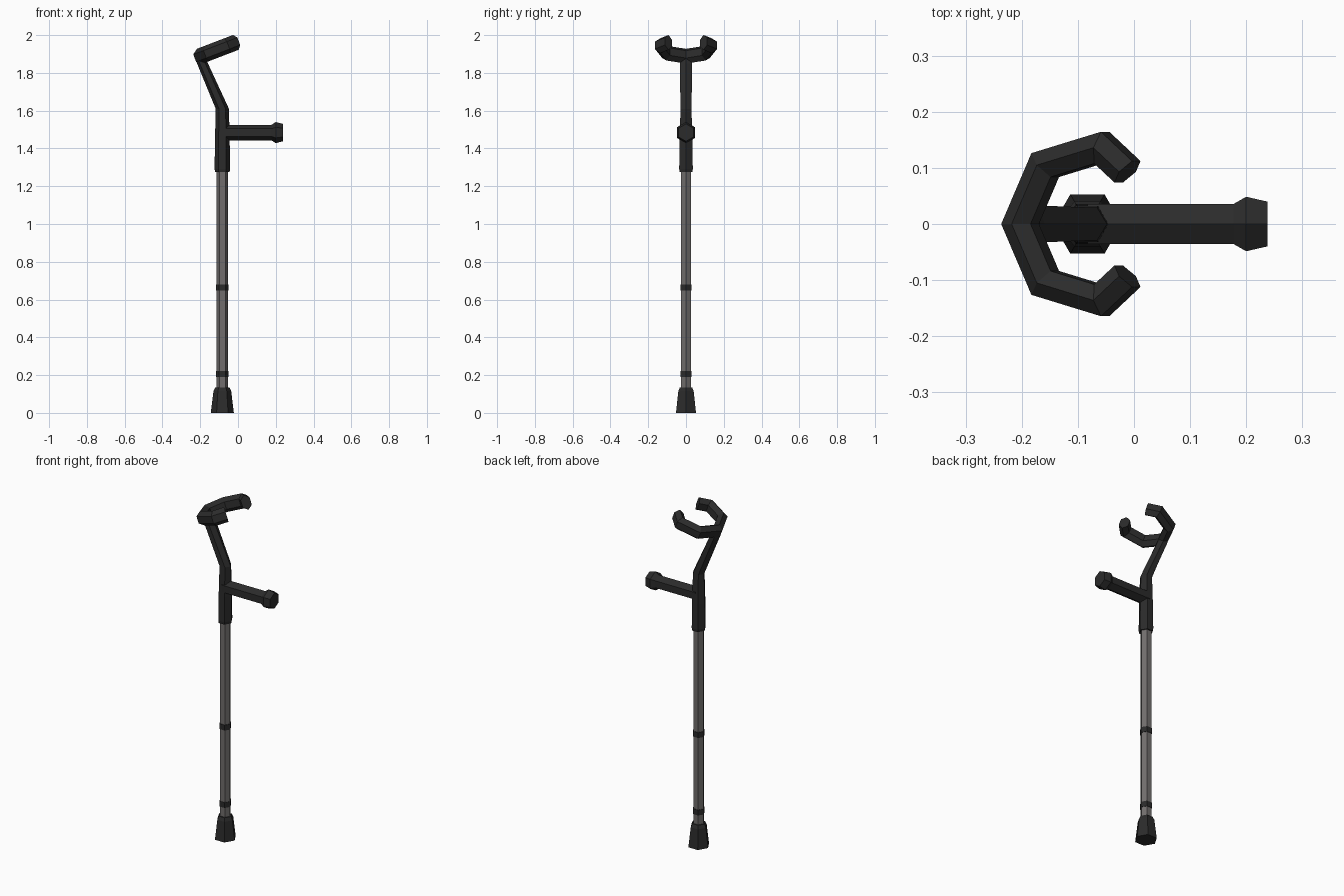
import bpy
from math import sin, cos, pi, radians
from mathutils import Vector

cube = bpy.data.objects.get("Cube")
if cube:
    bpy.data.objects.remove(cube, do_unlink=True)

X, Y, Z = Vector((1, 0, 0)), Vector((0, 1, 0)), Vector((0, 0, 1))
AXIS_X = -0.083      # shaft centre line
GRIP_Z = 1.484       # hand grip centre line
FLAT = cos(pi / 6)   # half width of a hexagon across its flats


def material(name, color):
    m = bpy.data.materials.new(name)
    m.diffuse_color = color
    m.use_nodes = True
    bsdf = next(n for n in m.node_tree.nodes if n.type == 'BSDF_PRINCIPLED')
    bsdf.inputs["Base Color"].default_value = color
    return m


black = material("black rubber", (0.024, 0.024, 0.024, 1))
grey = material("grey metal", (0.165, 0.155, 0.153, 1))


def hexagon(center, point_axis, flat_axis):
    """Six points with corners along point_axis and flats along flat_axis."""
    return [center + point_axis * cos(k * pi / 3) + flat_axis * (sin(k * pi / 3) / FLAT)
            for k in range(6)]


def loft(name, rings, mat):
    """Skin a row of hexagons into a closed, flat shaded solid."""
    verts = [p for ring in rings for p in ring]
    faces = [tuple(range(5, -1, -1)), tuple(range(len(verts) - 6, len(verts)))]
    for i in range(0, len(verts) - 6, 6):
        for k in range(6):
            n = (k + 1) % 6
            faces.append((i + k, i + n, i + n + 6, i + k + 6))
    mesh = bpy.data.meshes.new(name)
    mesh.from_pydata(verts, [], faces)
    mesh.materials.append(mat)
    obj = bpy.data.objects.new(name, mesh)
    bpy.context.collection.objects.link(obj)
    # make all normals face outward
    bpy.context.view_layer.objects.active = obj
    obj.select_set(True)
    bpy.ops.object.mode_set(mode='EDIT')
    bpy.ops.mesh.select_all(action='SELECT')
    bpy.ops.mesh.normals_make_consistent(inside=False)
    bpy.ops.object.mode_set(mode='OBJECT')
    obj.select_set(False)
    return obj


def upright(name, profile, mat):
    """Vertical hexagonal part from (height, radius) pairs."""
    loft(name, [hexagon(Vector((AXIS_X, 0, z)), X * r, Y * r * FLAT)
                for z, r in profile], mat)


# Foot, shaft and adjustment bands
upright("rubber_foot", [(0, 0.061), (0.115, 0.047), (0.135, 0.038)], black)
upright("shaft", [(0.1, 0.031), (1.3, 0.031)], grey)
for name, z in (("lower_band", 0.207), ("upper_band", 0.664)):
    upright(name, [(z - 0.016, 0.034), (z + 0.016, 0.034)], black)

# Sleeve bending into the leaning forearm bar: x, z, half depth, half width
bar = [(AXIS_X, 1.275, 0.038, 0.034), (AXIS_X, 1.29, 0.041, 0.036),
       (AXIS_X, 1.44, 0.039, 0.034), (AXIS_X, 1.61, 0.035, 0.029),
       (-0.188, 1.85, 0.029, 0.033), (-0.197, 1.875, 0.027, 0.033)]
loft("forearm_bar", [hexagon(Vector((x, 0, z)), X * d, Y * w)
                     for x, z, d, w in bar], black)

# Hand grip with flared end knob
grip = [(AXIS_X, 0.041), (0.177, 0.041), (0.2, 0.056), (0.238, 0.046)]
loft("hand_grip", [hexagon(Vector((x, 0, GRIP_Z)), Z * r, Y * r * FLAT)
                   for x, r in grip], black)

# Open cuff: a mitred tube swept along a half path, mirrored in y
tilt = radians(21)
along = Vector((cos(tilt), 0, sin(tilt)))
normal = Vector((-sin(tilt), 0, cos(tilt)))
origin = Vector((-0.203, 0, 1.888))
half = [(0.0, 0.0), (0.048, 0.105), (0.156, 0.136), (0.205, 0.093)]
path = [Vector((u, -v)) for u, v in reversed(half[1:])] + [Vector(p) for p in half]
rings = []
for i, p in enumerate(path):
    before = (p - path[i - 1]).normalized() if i else (path[1] - p).normalized()
    after = (path[i + 1] - p).normalized() if i < len(path) - 1 else before
    tangent = (before + after).normalized()
    side = Vector((tangent.y, -tangent.x)) * (0.0255 / tangent.dot(before))
    center = origin + along * p.x + Y * p.y
    rings.append(hexagon(center, normal * 0.042, along * side.x + Y * side.y))
loft("forearm_cuff", rings, black)
